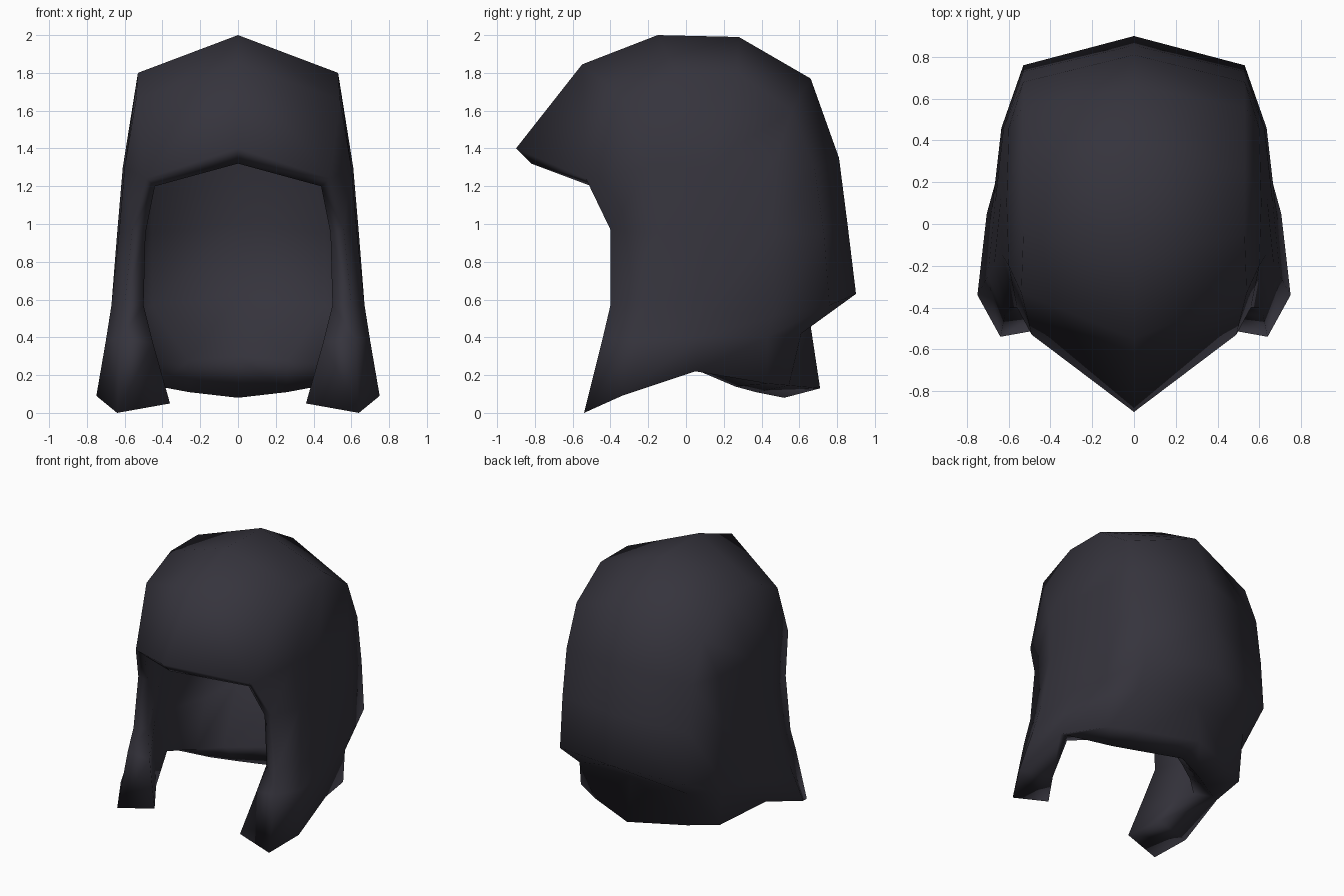
import bpy, bmesh, math
from mathutils import Matrix

if "Cube" in bpy.data.objects:
    bpy.data.objects.remove(bpy.data.objects["Cube"])

# Half cross-sections from the cheek edge round to the back centre, hem upwards
rows = [
    [(.64, -.54, 0), (.75, -.34, .09), (.705, .05, .22), (.585, .43, .155), (.39, .545, .145), (0, .71, .13)],
    [(.62, -.44, .40), (.70, -.25, .38), (.68, .07, .40), (.60, .43, .40), (.47, .61, .42), (0, .66, .46)],
    [(.60, -.40, .57), (.67, -.20, .57), (.665, .10, .55), (.635, .46, .51), (.53, .76, .57), (0, .90, .63)],
    [(.56, -.40, .97), (.63, -.15, .95), (.64, .10, .95), (.625, .46, .95), (.53, .73, .95), (0, .855, 1.0)],
    [(.49, -.53, 1.24), (.60, -.20, 1.3), (.61, .10, 1.3), (.60, .46, 1.3), (.53, .68, 1.3), (0, .81, 1.35)],
]
# Crown: side crease and centre ridge
crease = [(.54, -.33, 1.66), (.53, -.05, 1.80), (.53, .27, 1.80), (.53, .56, 1.60)]
ridge = [(0, -.90, 1.40), (0, -.55, 1.845), (0, -.15, 2.0), (0, .28, 1.99), (0, .66, 1.77)]
# Inner edge of the face opening (upper rows)
opening = {2: (.50, -.37, .57), 3: (.49, -.38, .95), 4: (.44, -.50, 1.20)}
# Lining: bottom hem and the fold above it
hem_in = [(.36, -.49, .05), (.48, -.30, .12), (.66, .06, .225), (.42, .26, .14), (.26, .37, .11), (0, .52, .08)]
fold_in = [(.45, -.42, .37), (.55, -.22, .28), (.57, -.04, .26), (.42, .10, .26), (.26, .20, .28), (0, .34, .30)]


def inner_rows():
    out = [hem_in, fold_in]
    for r in (2, 3, 4):
        out.append([opening[r]] + [(x * .86, y * .85, z) for x, y, z in rows[r][1:]])
    return out


def shrink(p):
    return (p[0] * .87, p[1] * .87, 1.1 + (p[2] - 1.1) * .87)


G = lambda r, c: r * 6 + c
T, C = 30, 34
faces = [(G(r, c), G(r, c + 1), G(r + 1, c + 1), G(r + 1, c)) for r in range(4) for c in range(5)]
faces += [(G(4, 0), G(4, 1), T), (G(4, 1), T + 1, T), (G(4, 1), G(4, 2), T + 2, T + 1),
          (G(4, 2), G(4, 3), T + 3, T + 2), (G(4, 3), G(4, 4), T + 3)]
strip_a = [G(4, 0), T, T + 1, T + 2, T + 3, G(4, 4)]
strip_b = [C, C + 1, C + 2, C + 3, C + 4, G(4, 5)]
faces += [(strip_a[i], strip_a[i + 1], strip_b[i + 1], strip_b[i]) for i in range(5)]

bm = bmesh.new()


def shell(points):
    vs = [bm.verts.new(p) for p in points]
    for f in faces:
        bm.faces.new([vs[i] for i in f])
    return vs


# Outer shell and inner lining
outer = shell([p for row in rows for p in row] + crease + ridge)
inner = shell([p for row in inner_rows() for p in row] + [shrink(p) for p in crease]
              + [(0, -.82, 1.32)] + [shrink(p) for p in ridge[1:]])

# Rim joining both along hem, cheek edge and brim
rim = [G(0, c) for c in range(5, -1, -1)] + [G(r, 0) for r in range(1, 5)] + [C]
for a, b in zip(rim, rim[1:]):
    bm.faces.new((outer[a], outer[b], inner[b], inner[a]))

# Mirror to the other side
bmesh.ops.mirror(bm, geom=bm.verts[:] + bm.edges[:] + bm.faces[:], matrix=Matrix.Identity(4),
                 merge_dist=.001, axis='X')
bmesh.ops.remove_doubles(bm, verts=bm.verts[:], dist=.0005)
bmesh.ops.recalc_face_normals(bm, faces=bm.faces[:])

me = bpy.data.meshes.new("hood")
bm.to_mesh(me)
bm.free()
hood = bpy.data.objects.new("hood", me)
bpy.context.collection.objects.link(hood)

mat = bpy.data.materials.new("dark slate cloth")
mat.diffuse_color = (.036, .034, .046, 1)
mat.use_nodes = True
mat.node_tree.nodes["Principled BSDF"].inputs["Base Color"].default_value = mat.diffuse_color
me.materials.append(mat)

bpy.context.view_layer.objects.active = hood
hood.select_set(True)
bpy.ops.object.shade_smooth_by_angle(angle=math.radians(130))
